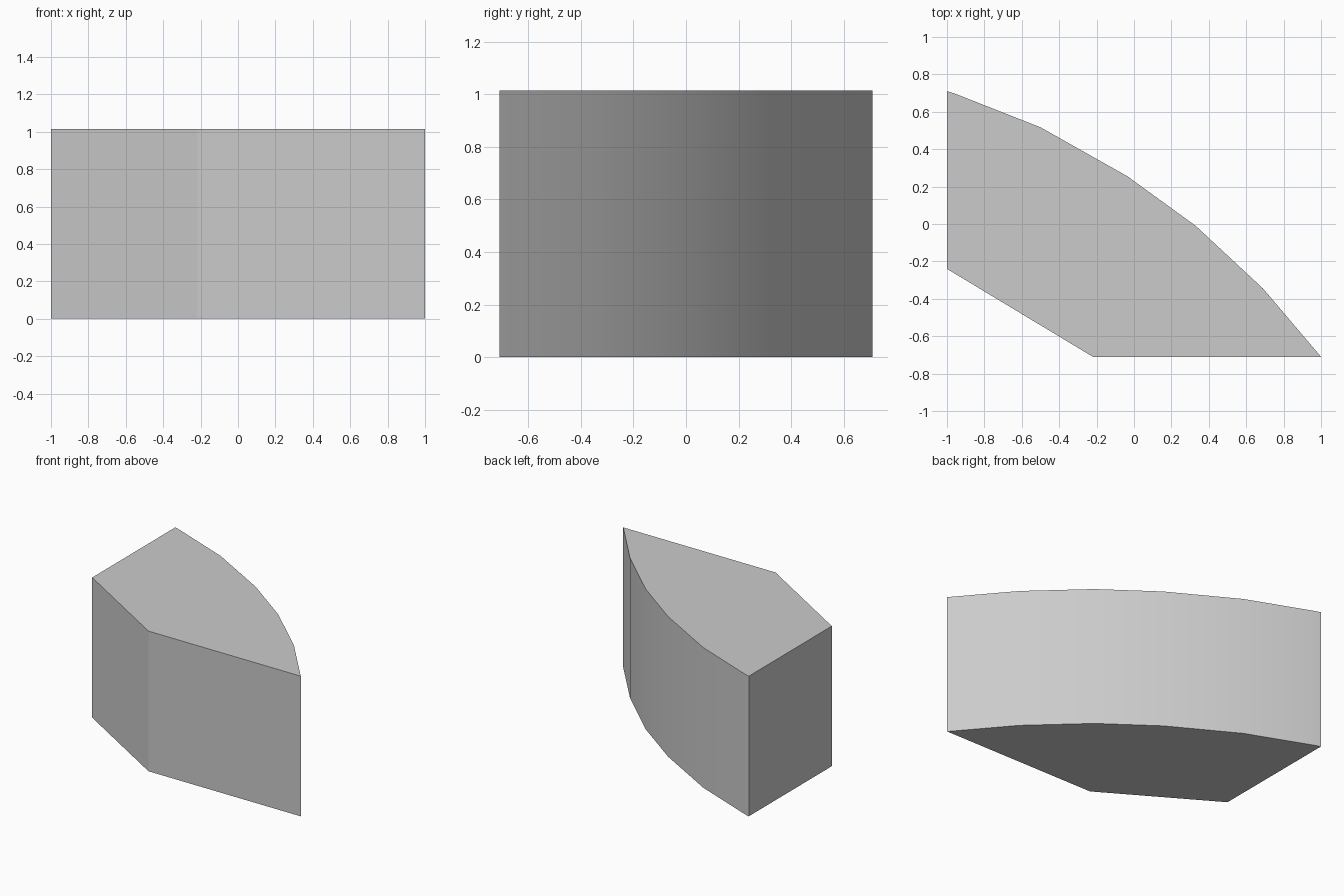
import bpy
import bmesh
import math

cube = bpy.data.objects.get("Cube")
if cube:
    bpy.data.objects.remove(cube, do_unlink=True)

HEIGHT = 1.015

# Plain grey material
grey = bpy.data.materials.new("plain_grey")
grey.use_nodes = True
colour = (0.6, 0.6, 0.6, 1.0)
grey.diffuse_color = colour
grey.node_tree.nodes["Principled BSDF"].inputs["Base Color"].default_value = colour

# Plan outline: straight front and side, then the curved back
flat_sides = [(-1, 0.71), (-1, -0.24), (-0.22, -0.71), (1, -0.71)]
curved_back = [(0.69, -0.345), (0.33, -0.01), (-0.035, 0.255), (-0.5, 0.517), (-0.96, 0.698)]

# Extrude the outline into a solid block
bm = bmesh.new()
base = bm.faces.new([bm.verts.new((x, y, 0)) for x, y in flat_sides + curved_back])
top = bmesh.ops.extrude_face_region(bm, geom=[base], use_keep_orig=True)
raised = [v for v in top["geom"] if isinstance(v, bmesh.types.BMVert)]
bmesh.ops.translate(bm, verts=raised, vec=(0, 0, HEIGHT))
bmesh.ops.recalc_face_normals(bm, faces=bm.faces)

mesh = bpy.data.meshes.new("curved_block")
bm.to_mesh(mesh)
bm.free()
mesh.materials.append(grey)
block = bpy.data.objects.new("curved_block", mesh)
bpy.context.collection.objects.link(block)

# Smooth the curved wall, keep the corners sharp
bpy.ops.object.select_all(action="DESELECT")
block.select_set(True)
bpy.context.view_layer.objects.active = block
bpy.ops.object.shade_smooth_by_angle(angle=math.radians(25))
